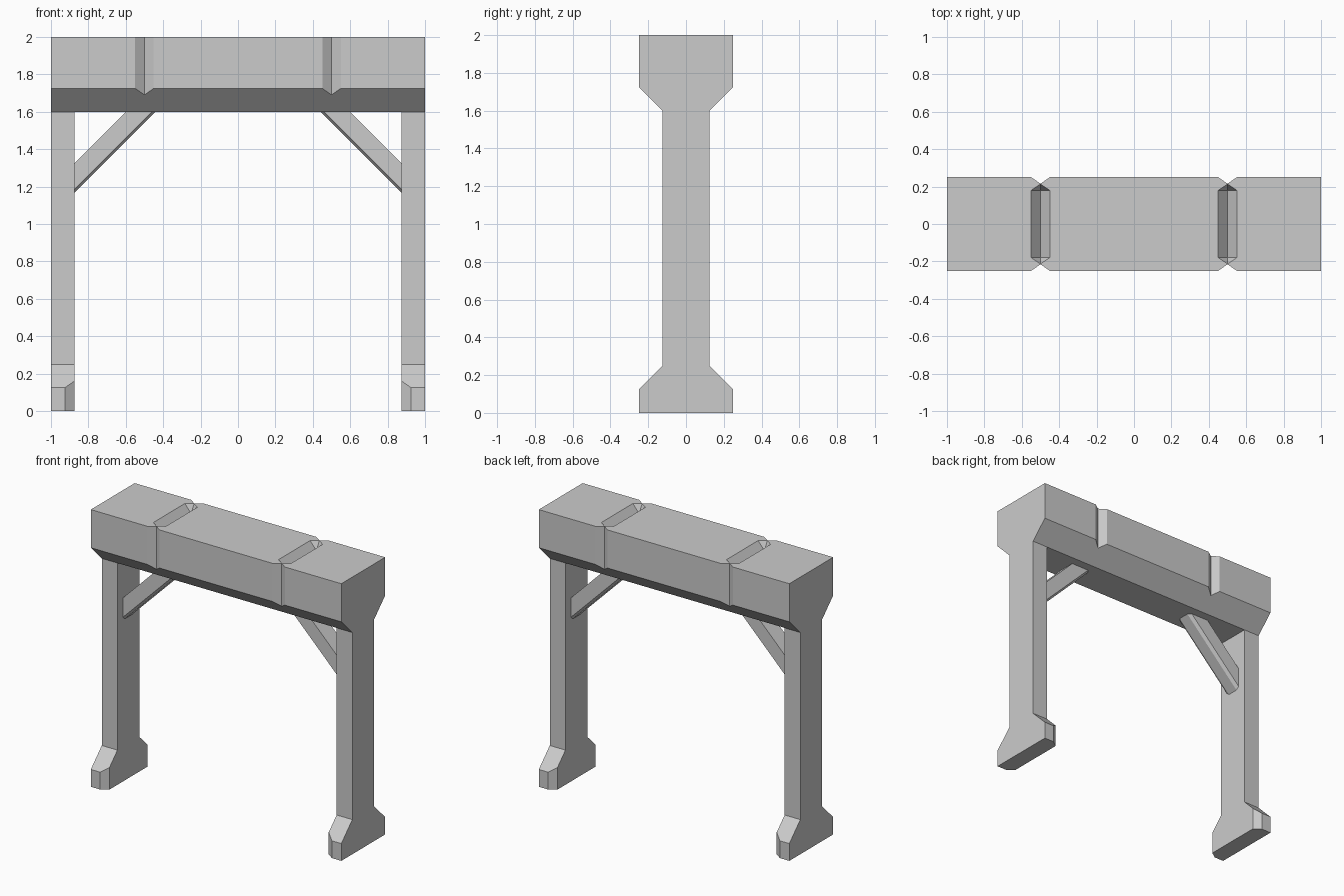
import bpy, bmesh
from mathutils import Vector

if "Cube" in bpy.data.objects:
    bpy.data.objects.remove(bpy.data.objects["Cube"])


def make_object(name, bm):
    bmesh.ops.recalc_face_normals(bm, faces=bm.faces)
    mesh = bpy.data.meshes.new(name)
    bm.to_mesh(mesh)
    bm.free()
    obj = bpy.data.objects.new(name, mesh)
    bpy.context.collection.objects.link(obj)
    return obj


def loft(ring_a, ring_b, bm=None):
    """Closed solid between two matching rings of points."""
    bm = bm or bmesh.new()
    a = [bm.verts.new(p) for p in ring_a]
    b = [bm.verts.new(p) for p in ring_b]
    bm.faces.new(a)
    bm.faces.new(b)
    for i in range(len(a)):
        j = (i + 1) % len(a)
        bm.faces.new((a[i], a[j], b[j], b[i]))
    return bm


def mirror_x(obj):
    mod = obj.modifiers.new("mirror", 'MIRROR')
    mod.use_axis = (True, False, False)
    mod.use_mirror_merge = False


def both_sides(half):
    return half + [(-y, z) for y, z in reversed(half)]


# Top beam: tapered profile extruded along x
profile = both_sides([(0.125, 1.6), (0.25, 1.725), (0.25, 2.0)])
beam = make_object("top_beam", loft([(-1, y, z) for y, z in profile],
                                    [(1, y, z) for y, z in profile]))

# V notches on the sides and a V groove on the top at x = +-0.5
cutters = bmesh.new()
for x in (-0.5, 0.5):
    for s in (-1, 1):
        tri = [(x, s * 0.2155), (x - 0.15, s * 0.32), (x + 0.15, s * 0.32)]
        loft([(*p, 1.61) for p in tri], [(*p, 2.1) for p in tri], cutters)
    rim = [(-0.05, -0.18), (0, -0.2135), (0.05, -0.18),
           (0.05, 0.18), (0, 0.2135), (-0.05, 0.18)]
    low = [cutters.verts.new((x + dx, y, 2.0)) for dx, y in rim]
    high = [cutters.verts.new((x + dx, y, 2.1)) for dx, y in rim]
    f = cutters.verts.new((x, -0.18, 1.94))
    b = cutters.verts.new((x, 0.18, 1.94))
    cutters.faces.new(high)
    for i in range(6):
        j = (i + 1) % 6
        cutters.faces.new((low[i], low[j], high[j], high[i]))
    for face in ((low[0], low[1], f), (low[1], low[2], f), (low[2], low[3], b, f),
                 (low[3], low[4], b), (low[4], low[5], b), (low[5], low[0], f, b)):
        cutters.faces.new(face)
cutter = make_object("groove_cutter", cutters)
cutter.hide_render = True
cut = beam.modifiers.new("grooves", 'BOOLEAN')
cut.operation, cut.solver, cut.object = 'DIFFERENCE', 'EXACT', cutter
bpy.context.view_layer.objects.active = beam
bpy.ops.object.modifier_apply(modifier=cut.name)
bpy.data.objects.remove(cutter)

# Legs with flared feet, inner foot corners chamfered
profile = both_sides([(0.25, 0), (0.25, 0.125), (0.125, 0.25), (0.125, 1.6)])
bm = loft([(0.875, y, z) for y, z in profile], [(1, y, z) for y, z in profile])
for s in (-1, 1):
    res = bmesh.ops.bisect_plane(bm, geom=bm.verts[:] + bm.edges[:] + bm.faces[:],
                                 plane_co=Vector((0.925, s * 0.25, 0)),
                                 plane_no=Vector((-0.035, s * 0.05, 0)),
                                 clear_outer=True)
    bmesh.ops.holes_fill(bm, edges=[e for e in bm.edges if e.is_boundary], sides=0)
mirror_x(make_object("legs", bm))

# Diagonal braces with bevelled lower edges
section = both_sides([(0.04, 0), (0.0625, 0.02), (0.0625, 0.16)])
z0 = 1.165
mirror_x(make_object("braces", loft(
    [(0.875, y, z0 + dz) for y, dz in section],
    [(0.875 - (1.6 - z0 - dz), y, 1.6) for y, dz in section])))
